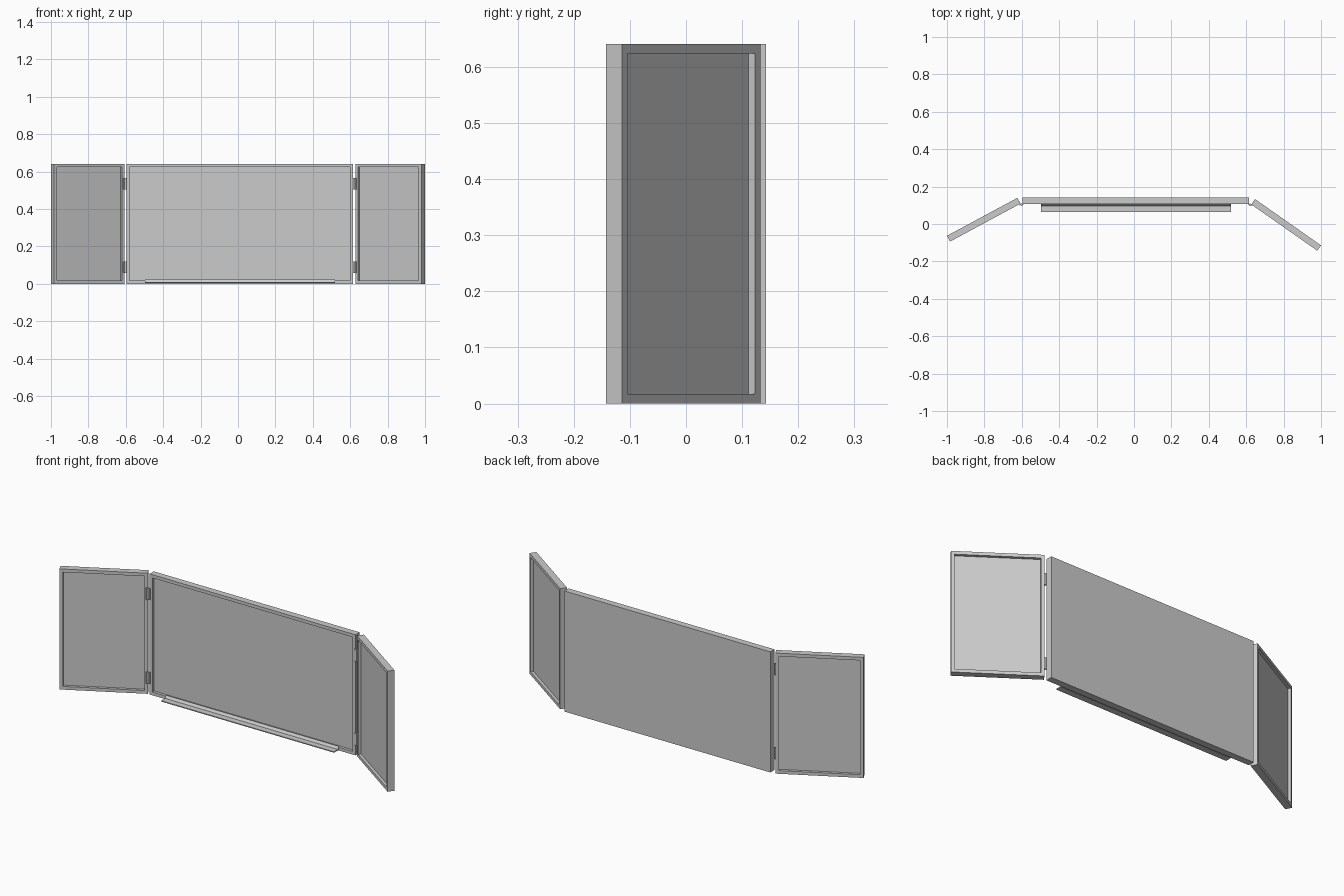
import bpy, bmesh
from math import radians, cos, sin
from mathutils import Matrix, Vector

cube = bpy.data.objects.get("Cube")
if cube:
    bpy.data.objects.remove(cube, do_unlink=True)

grey = bpy.data.materials.new("light grey")
grey.use_nodes = True
grey.diffuse_color = (0.6, 0.6, 0.6, 1)
grey.node_tree.nodes["Principled BSDF"].inputs["Base Color"].default_value = (0.6, 0.6, 0.6, 1)

HEIGHT, THICK, RIM, RECESS = 0.641, 0.035, 0.024, 0.015


def finish(name, bm, matrix=Matrix()):
    bmesh.ops.recalc_face_normals(bm, faces=bm.faces)
    mesh = bpy.data.meshes.new(name)
    bm.to_mesh(mesh)
    bm.free()
    mesh.materials.append(grey)
    obj = bpy.data.objects.new(name, mesh)
    obj.matrix_world = matrix
    bpy.context.collection.objects.link(obj)
    return obj


def add_box(bm, lo, hi):
    lo, hi = Vector(lo), Vector(hi)
    m = Matrix.Translation((lo + hi) / 2) @ Matrix.Diagonal((*(hi - lo), 1))
    bmesh.ops.create_cube(bm, size=1, matrix=m)


def panel(name, length, start, angle, both_sides):
    """Framed board running along +x from its rear corner, front facing -y."""
    bm = bmesh.new()
    add_box(bm, (0, -THICK, 0), (length, 0, HEIGHT))
    bm.normal_update()
    faces = [f for f in bm.faces if f.normal.y < -0.9 or (both_sides and f.normal.y > 0.9)]
    for face in faces:
        inward = -face.normal.copy()
        bmesh.ops.inset_region(bm, faces=[face], thickness=RIM)
        # sink the field straight in, leaving a square-edged frame
        field = bmesh.ops.extrude_discrete_faces(bm, faces=[face])["faces"]
        bmesh.ops.translate(bm, verts=field[0].verts, vec=inward * RECESS)
    matrix = Matrix.Translation((*start, 0)) @ Matrix.Rotation(radians(angle), 4, "Z")
    return finish(name, bm, matrix)


# Boards
panel("centre_board", 1.211, (-0.596, 0.143), 0, False)
panel("right_wing", 0.428, (-1.0, -0.063), 28.3, True)
panel("left_wing", 0.431, (0.647, 0.133), -35, True)

# Hinges: a round pin with a short leaf on each board
for side, x, angle in (("right", -0.602, 28.3), ("left", 0.621, -35)):
    outward = -1 if side == "right" else 1
    for level, z in (("lower", 0.089), ("upper", 0.535)):
        bm = bmesh.new()
        bmesh.ops.create_cone(bm, cap_ends=True, segments=12, radius1=0.006,
                              radius2=0.006, depth=0.062)
        for turn, direction in ((0, -outward), (radians(angle), outward)):
            leaf = bmesh.new()
            ends = sorted((0, direction * 0.011))
            add_box(leaf, (ends[0], 0.001, -0.031), (ends[1], 0.005, 0.031))
            leaf.transform(Matrix.Rotation(turn, 4, "Z"))
            temp = bpy.data.meshes.new("leaf")
            leaf.to_mesh(temp)
            leaf.free()
            bm.from_mesh(temp)
            bpy.data.meshes.remove(temp)
        finish(f"{side}_{level}_hinge", bm, Matrix.Translation((x, 0.103, z)))

# Pen tray: bent sheet with a ledge and a steep back
profile = [(0.065, 0.005), (0.099, 0.005), (0.109, 0.018), (0.109, 0.023),
           (0.106, 0.023), (0.097, 0.010), (0.065, 0.010)]
bm = bmesh.new()
face = bm.faces.new([bm.verts.new((-0.497, y, z)) for y, z in profile])
ext = bmesh.ops.extrude_face_region(bm, geom=[face])["geom"]
bmesh.ops.translate(bm, vec=(1.016, 0, 0),
                    verts=[v for v in ext if isinstance(v, bmesh.types.BMVert)])
finish("pen_tray", bm)
